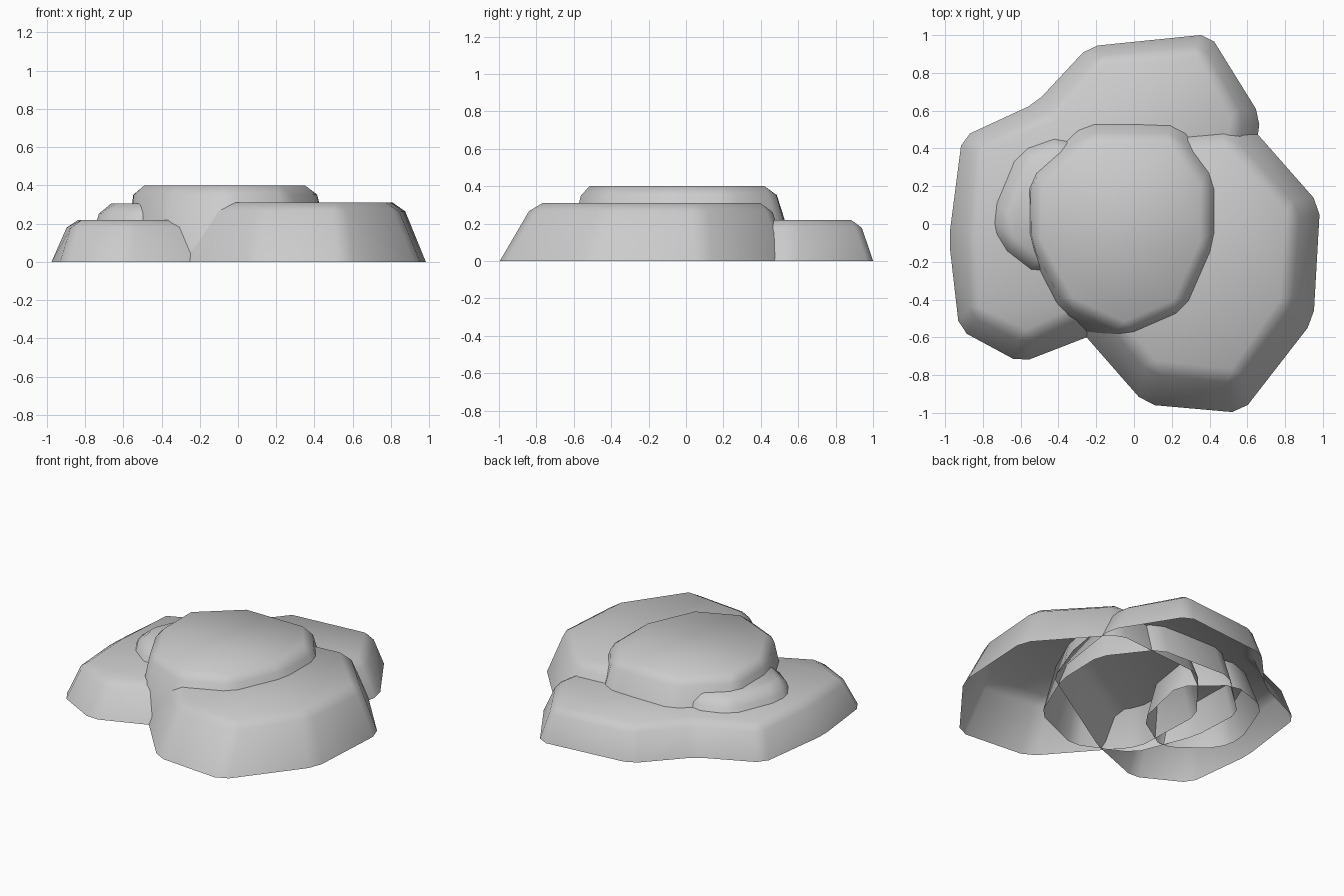
import bpy, bmesh

if "Cube" in bpy.data.objects:
    bpy.data.objects.remove(bpy.data.objects["Cube"])


def rock_slab(name, height, base, top, bevel=0.05):
    """Open-bottomed tapered slab with bevelled rim and corners."""
    bm = bmesh.new()
    low = [bm.verts.new((x, y, 0)) for x, y in base]
    high = [bm.verts.new((x, y, height)) for x, y in top]
    n = len(base)
    for i in range(n):
        j = (i + 1) % n
        bm.faces.new((low[i], low[j], high[j], high[i]))
    bm.faces.new(high)
    bmesh.ops.recalc_face_normals(bm, faces=bm.faces)
    cap = max(bm.faces, key=lambda f: f.calc_center_median().z)
    cap.normal_update()
    if cap.normal.z < 0:
        bmesh.ops.reverse_faces(bm, faces=bm.faces)
    edges = [e for e in bm.edges if not e.is_boundary]
    bmesh.ops.bevel(bm, geom=edges, offset=bevel, segments=1,
                    profile=0.5, affect='EDGES', clamp_overlap=True)
    for f in bm.faces:
        f.smooth = True
    mesh = bpy.data.meshes.new(name)
    bm.to_mesh(mesh)
    bm.free()
    obj = bpy.data.objects.new(name, mesh)
    bpy.context.collection.objects.link(obj)
    return obj


# Low slab along the left and back
rock_slab("low_back_rock", 0.22,
          [(-.98, -.08), (-.925, -.56), (-.6, -.735), (-.2, -.58), (.57, -.1),
           (.67, .57), (.4, 1.005), (-.24, .94), (-.52, .64), (-.91, .46)],
          [(-.88, -.06), (-.86, -.47), (-.57, -.61), (-.28, -.47), (.45, -.05),
           (.56, .57), (.36, .93), (-.2, .88), (-.45, .58), (-.85, .41)], 0.045)

# Medium slab on the right and front
rock_slab("right_rock", 0.31,
          [(.985, .1), (.95, -.51), (.57, -1.0), (.06, -.955), (-.4, -.43),
           (-.42, .1), (-.1, .5), (.58, .56)],
          [(.86, .08), (.82, -.42), (.54, -.82), (.09, -.77), (-.3, -.32),
           (-.32, .1), (-.05, .4), (.51, .45)])

# Tallest slab in the middle
rock_slab("centre_rock", 0.40,
          [(-.6, .28), (-.27, .6), (.27, .58), (.51, .27), (.5, -.1),
           (.33, -.5), (-.06, -.67), (-.42, -.5), (-.58, -.1)],
          [(-.54, .22), (-.25, .47), (.22, .47), (.4, .22), (.4, -.1),
           (.25, -.44), (-.05, -.57), (-.36, -.43), (-.54, -.1)])

# Small lump beside the middle slab
rock_slab("small_left_rock", 0.305,
          [(-.82, .05), (-.67, .44), (-.37, .54), (-.1, .3), (-.2, -.15),
           (-.5, -.34), (-.78, -.13)],
          [(-.72, .06), (-.59, .36), (-.37, .44), (-.2, .3), (-.25, -.1),
           (-.5, -.25), (-.69, -.1)], 0.055)
